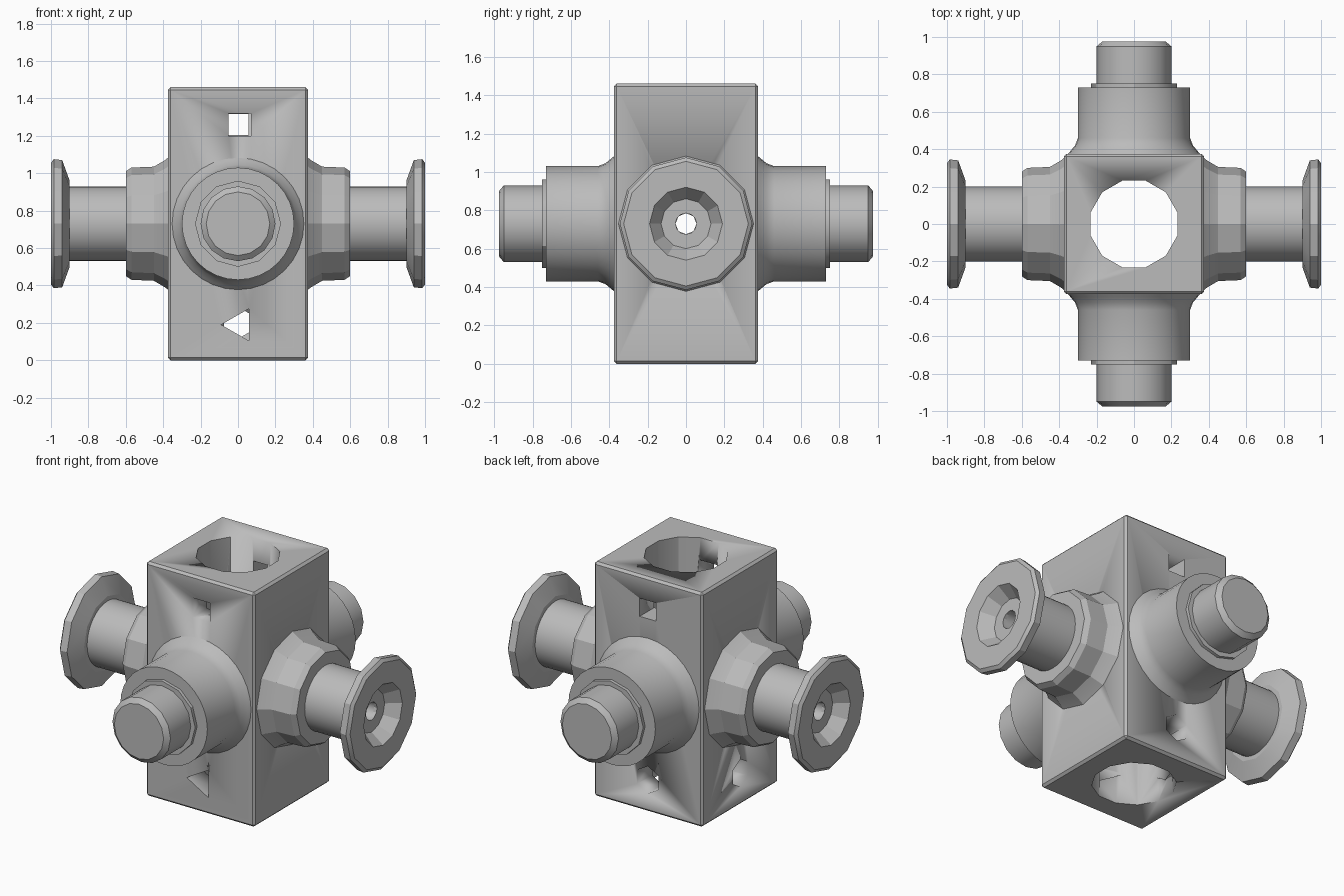
import bpy, bmesh, math
from mathutils import Matrix, Vector

cube = bpy.data.objects.get("Cube")
if cube:
    bpy.data.objects.remove(cube, do_unlink=True)

AXIS_Z = 0.73      # height of the side arms
HALF = 0.375       # half width of the block
HEIGHT = 1.46
BORE = 0.055       # small bore through the flanged arms

grey = bpy.data.materials.new("plain grey")
grey.use_nodes = True
colour = (0.5, 0.5, 0.5, 1)
grey.diffuse_color = colour
grey.node_tree.nodes["Principled BSDF"].inputs["Base Color"].default_value = colour


def finish(name, bm, angle=30):
    bmesh.ops.recalc_face_normals(bm, faces=bm.faces)
    mesh = bpy.data.meshes.new(name)
    bm.to_mesh(mesh)
    bm.free()
    obj = bpy.data.objects.new(name, mesh)
    bpy.context.collection.objects.link(obj)
    mesh.materials.append(grey)
    bpy.ops.object.select_all(action="DESELECT")
    obj.select_set(True)
    bpy.context.view_layer.objects.active = obj
    bpy.ops.object.shade_smooth_by_angle(angle=math.radians(angle))
    return obj


def lathe(name, profile, sides, turn, hollow=False, angle=30):
    """Turn (distance, radius) points about the arm axis; turn aims the arm."""
    bm = bmesh.new()
    place = Matrix.Translation((0, 0, AXIS_Z)) @ Matrix.Rotation(turn, 4, "Z")
    rings = []
    for d, r in profile:
        steps = [math.tau * i / sides for i in range(sides)]
        rings.append([bm.verts.new(place @ Vector((d, r * math.sin(a), r * math.cos(a))))
                      for a in steps])
    pairs = list(zip(rings, rings[1:]))
    if hollow:
        pairs.append((rings[-1], rings[0]))
    else:
        bm.faces.new(rings[0])
        bm.faces.new(rings[-1])
    for a, b in pairs:
        for i in range(sides):
            j = (i + 1) % sides
            bm.faces.new((a[i], a[j], b[j], b[i]))
    return finish(name, bm, angle)


def cut(target, centre, direction, radius, depth, sides, spin=0):
    """Cut a prism-shaped hole through the target."""
    bm = bmesh.new()
    aim = Vector(direction).to_track_quat("Z", "Y").to_matrix().to_4x4()
    bmesh.ops.create_cone(bm, cap_ends=True, segments=sides, radius1=radius,
                          radius2=radius, depth=depth,
                          matrix=Matrix.Translation(centre) @ aim @ Matrix.Rotation(spin, 4, "Z"))
    cutter = finish("hole_cutter", bm)
    cutter.hide_render = True
    mod = target.modifiers.new("hole", "BOOLEAN")
    mod.operation = "DIFFERENCE"
    mod.solver = "EXACT"
    mod.object = cutter
    bpy.context.view_layer.objects.active = target
    bpy.ops.object.modifier_apply(modifier=mod.name)
    bpy.data.objects.remove(cutter, do_unlink=True)


# Central block with softened edges
bm = bmesh.new()
bmesh.ops.create_cube(bm, size=1, matrix=Matrix.Translation((0, 0, HEIGHT / 2))
                      @ Matrix.Diagonal((2 * HALF, 2 * HALF, HEIGHT, 1)))
bmesh.ops.bevel(bm, geom=bm.edges[:], offset=0.014, segments=1, affect="EDGES")
block = finish("block", bm, 20)

# Vertical bore, arm bore and the small wall holes
cut(block, (0, 0, HEIGHT / 2), (0, 0, 1), 0.24, 2, 12, math.pi / 12)
cut(block, (0, 0, AXIS_Z), (1, 0, 0), BORE, 2, 8)
cut(block, (0.01, -HALF, 1.26), (0, -1, 0), 0.085, 0.4, 4, math.pi / 4)
cut(block, (0.01, -HALF, 0.19), (0, -1, 0), 0.1, 0.4, 3, math.pi / 2)
cut(block, (0, HALF, 1.26), (0, 1, 0), 0.08, 0.4, 4, math.pi / 4)
cut(block, (0, HALF, 0.2), (0, 1, 0), 0.085, 0.4, 6)
cut(block, (-HALF, 0, 0.2), (-1, 0, 0), 0.085, 0.4, 6)

# Flanged arms on the left and right
for side, turn in (("left", 0), ("right", math.pi)):
    lathe(side + "_collar", [(0.36, BORE), (0.36, 0.365), (0.39, 0.34), (0.45, 0.305),
                             (0.57, 0.3), (0.6, 0.28), (0.6, BORE)], 12, turn, True, 20)
    lathe(side + "_shaft", [(0.59, BORE), (0.59, 0.2), (0.91, 0.2), (0.91, BORE)],
          32, turn, True)
    lathe(side + "_flange", [(0.9, BORE), (0.9, 0.23), (0.94, 0.34), (0.985, 0.345),
                             (1.0, 0.325), (1.0, 0.19), (0.92, 0.13), (0.92, BORE)],
          12, turn, True, 20)

# Stub arms with knobs on the front and back
for side, turn in (("front", -math.pi / 2), ("back", math.pi / 2)):
    lathe(side + "_collar", [(0.36, 0.365), (0.39, 0.34), (0.42, 0.315), (0.46, 0.3),
                             (0.73, 0.3)], 32, turn)
    lathe(side + "_washer", [(0.72, 0.23), (0.75, 0.23)], 12, turn)
    lathe(side + "_knob", [(0.74, 0.2), (0.95, 0.2), (0.975, 0.17)], 16, turn, angle=25)
